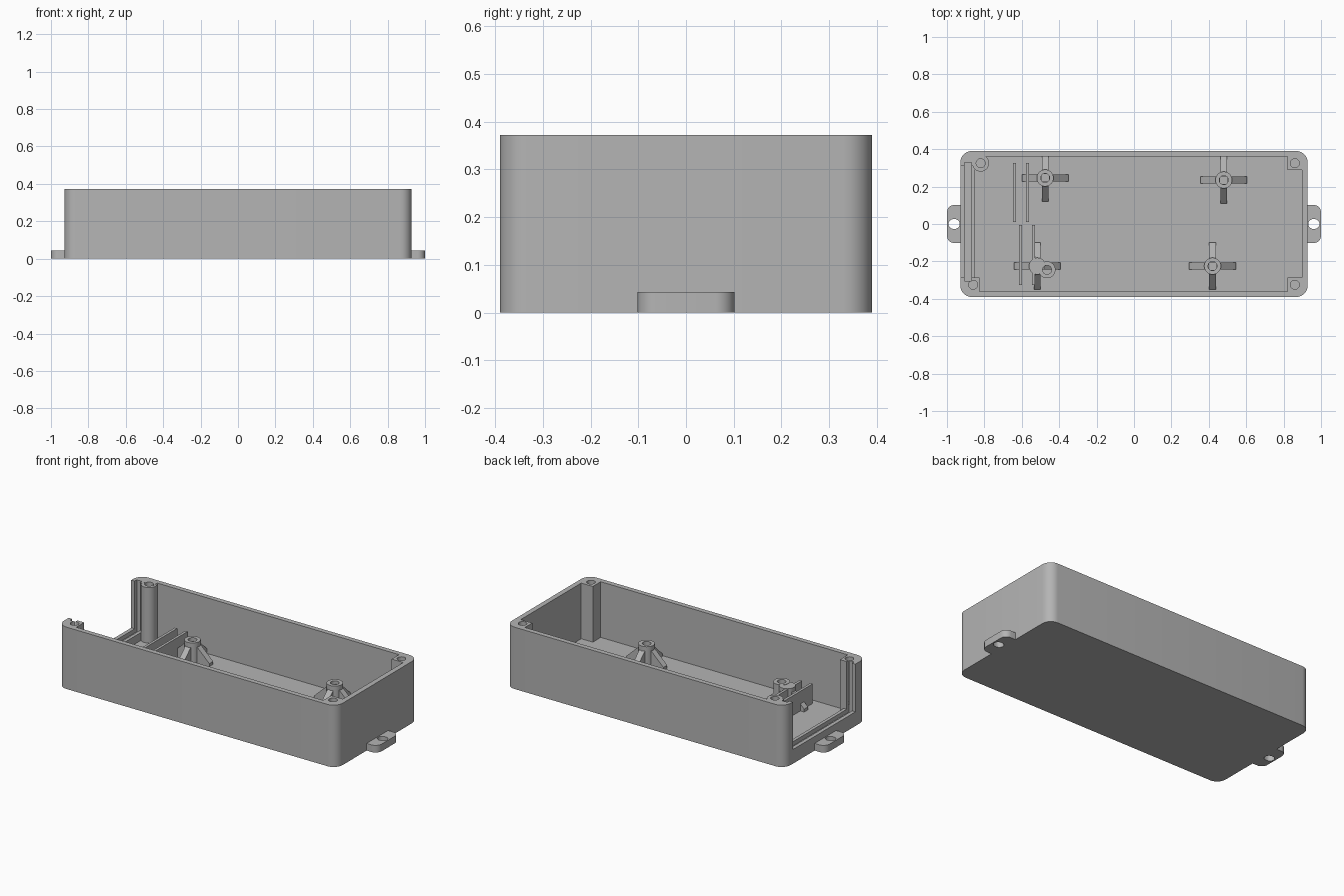
import bpy, bmesh, math

if "Cube" in bpy.data.objects:
    bpy.data.objects.remove(bpy.data.objects["Cube"])

grey = bpy.data.materials.new("plain grey plastic")
grey.use_nodes = True
COLOUR = (0.46, 0.46, 0.46, 1)
grey.diffuse_color = COLOUR
grey.node_tree.nodes["Principled BSDF"].inputs["Base Color"].default_value = COLOUR


def prism(name, points, low, high):
    """Upright solid with the given outline."""
    bm = bmesh.new()
    face = bm.faces.new([bm.verts.new((x, y, low)) for x, y in points])
    top = bmesh.ops.extrude_face_region(bm, geom=[face])["geom"]
    for v in top:
        if isinstance(v, bmesh.types.BMVert):
            v.co.z = high
    bmesh.ops.recalc_face_normals(bm, faces=bm.faces)
    mesh = bpy.data.meshes.new(name)
    bm.to_mesh(mesh)
    bm.free()
    mesh.materials.append(grey)
    ob = bpy.data.objects.new(name, mesh)
    bpy.context.collection.objects.link(ob)
    return ob


def box(name, x0, x1, y0, y1, low, high):
    return prism(name, [(x0, y0), (x1, y0), (x1, y1), (x0, y1)], low, high)


def ring(x, y, radius, sides=32):
    steps = [2 * math.pi * i / sides for i in range(sides)]
    return [(x + radius * math.cos(a), y + radius * math.sin(a)) for a in steps]


def rounded(x0, x1, y0, y1, r, steps=8):
    corners = [(x1 - r, y1 - r), (x0 + r, y1 - r), (x0 + r, y0 + r), (x1 - r, y0 + r)]
    return [(cx + r * math.cos(a), cy + r * math.sin(a))
            for q, (cx, cy) in enumerate(corners)
            for a in [(q + i / steps) * math.pi / 2 for i in range(steps + 1)]]


def cut(ob, *cutters):
    """Subtract each cutter, then discard it."""
    for cutter in cutters:
        mod = ob.modifiers.new("cut", 'BOOLEAN')
        mod.operation, mod.solver, mod.object = 'DIFFERENCE', 'EXACT', cutter
        bpy.context.view_layer.update()
        graph = bpy.context.evaluated_depsgraph_get()
        mesh = bpy.data.meshes.new_from_object(ob.evaluated_get(graph))
        ob.modifiers.clear()
        ob.data = mesh
        bpy.data.objects.remove(cutter)
    return ob


def hole(x, y, low, high, r=0.024):
    return prism("hole_cutter", ring(x, y, r, 24), low, high)


HEIGHT, FLOOR, W, D = 0.372, 0.037, 0.928, 0.39

# Tray with solid screw corners left standing by the notched cavity
tray = prism("case_body", rounded(-W, W, -D, D, 0.06), 0, HEIGHT)
cavity = prism("cavity_cutter", [
    (-0.85, -0.285), (-0.825, -0.285), (-0.825, -0.36), (0.82, -0.36),
    (0.82, -0.285), (0.897, -0.285), (0.897, 0.29), (0.82, 0.29),
    (0.82, 0.36), (-0.79, 0.36), (-0.79, 0.325), (-0.85, 0.325)], FLOOR, 1)
cut(tray, cavity,
    # Open end with a slot for a sliding panel
    box("opening_cutter", -1, -0.84, -0.285, 0.31, 0.085, 1),
    box("slot_cutter", -0.905, -0.87, -0.305, 0.33, 0.06, 1))
cut(tray, *[hole(x, y, 0.1, 1) for x, y in
            [(0.86, 0.325), (0.86, -0.325), (-0.86, -0.325), (-0.82, 0.325)]])

# Round screw post at the open end
post = prism("round_screw_post", ring(-0.82, 0.325, 0.045), FLOOR - 0.01, HEIGHT - 0.001)
cut(post, hole(-0.82, 0.325, 0.1, 1))

# Mounting ears
for side, name in ((1, "left_ear"), (-1, "right_ear")):
    x0, x1 = sorted((side * 0.88, side * 1.0))
    ear = prism(name, rounded(x0, x1, -0.102, 0.102, 0.04), 0, 0.043)
    cut(ear, prism("ear_slot_cutter",
                   rounded(*sorted((side * 0.932, side * 0.992)), -0.026, 0.026, 0.0259), -1, 1))

# Board standoffs, each braced by four sloping gussets
TOP = 0.16


def gusset(name, x, y, angle):
    profile = [(0.02, FLOOR - 0.01), (0.125, FLOOR - 0.01), (0.125, 0.055), (0.035, 0.14), (0.02, 0.14)]
    ob = prism(name, profile, -0.018, 0.018)
    ob.rotation_euler = (math.pi / 2, 0, angle)
    ob.location = (x, y, 0)


def standoff(name, x, y, bored=True):
    ob = prism(name, ring(x, y, 0.045), FLOOR - 0.01, TOP)
    if bored:
        cut(ob, hole(x, y, 0.06, 1))


spots = {"back_right": (-0.475, 0.246), "back_left": (0.48, 0.235),
         "front_left": (0.42, -0.225), "front_right": (-0.517, -0.225)}
for name, (x, y) in spots.items():
    if name == "front_right":
        # Offset bore beside the braced core
        core = prism("front_right_core", ring(x, y, 0.045), FLOOR - 0.01, TOP - 0.002)
        cut(core, hole(-0.465, -0.245, 0.06, 1))
        standoff("front_right_standoff", -0.465, -0.245)
    else:
        standoff(name + "_standoff", x, y)
    for i in range(4):
        gusset(f"{name}_gusset_{i + 1}", x, y, i * math.pi / 2)

# Upright plates holding small boards near the open end
for x, y0, y1 in [(-0.64, 0.01, 0.325), (-0.57, 0.01, 0.325),
                  (-0.608, -0.325, -0.005), (-0.538, -0.325, -0.005)]:
    box("holder_plate", x - 0.008, x + 0.008, y0, y1, FLOOR - 0.01, TOP - 0.005)

# Smooth round walls, crisp corners
for ob in bpy.context.collection.objects:
    if ob.type == 'MESH' and grey.name in ob.data.materials:
        ob.select_set(True)
        bpy.context.view_layer.objects.active = ob
bpy.ops.object.shade_smooth_by_angle(angle=math.radians(30))
